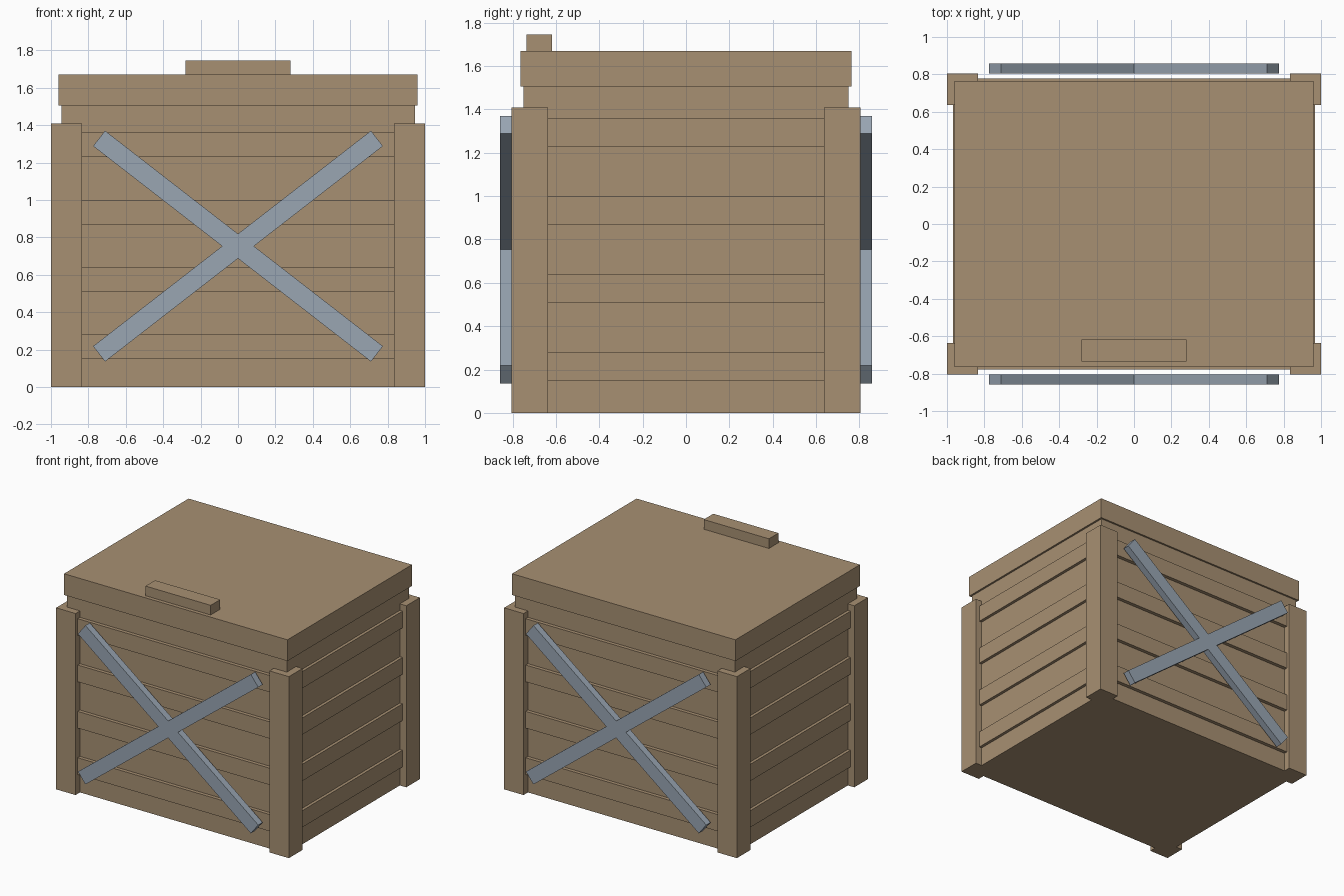
import bpy
import math

if "Cube" in bpy.data.objects:
    bpy.data.objects.remove(bpy.data.objects["Cube"], do_unlink=True)


def make_material(name, rgb):
    mat = bpy.data.materials.new(name)
    mat.use_nodes = True
    colour = (*rgb, 1.0)
    mat.diffuse_color = colour
    mat.node_tree.nodes["Principled BSDF"].inputs["Base Color"].default_value = colour
    return mat


wood = make_material("tan wood", (0.39, 0.28, 0.17))
steel = make_material("blue grey steel", (0.32, 0.38, 0.45))


def box(name, low, high, mat, tilt=0.0):
    """Box between two corners, optionally tilted about the y axis."""
    bpy.ops.mesh.primitive_cube_add(
        size=1,
        location=[(a + b) / 2 for a, b in zip(low, high)],
        rotation=(0, tilt, 0))
    obj = bpy.context.object
    obj.name = name
    obj.scale = [b - a for a, b in zip(low, high)]
    bpy.ops.object.transform_apply(location=False, rotation=False, scale=True)
    obj.data.materials.append(mat)
    return obj


# Main box, lid and handle
BODY_X, BODY_Y = 0.945, 0.75
box("crate_body", (-BODY_X, -BODY_Y, 0), (BODY_X, BODY_Y, 1.505), wood)
box("lid", (-0.96, -0.764, 1.505), (0.96, 0.764, 1.67), wood)
box("lid_handle", (-0.28, -0.735, 1.67), (0.28, -0.618, 1.745), wood)

# Corner posts
POST_X, POST_Y, POST_W = 1.0, 0.804, 0.167
for sx, side in ((-1, "right"), (1, "left")):
    for sy, end in ((-1, "front"), (1, "back")):
        xs = sorted((sx * POST_X, sx * (POST_X - POST_W)))
        ys = sorted((sy * POST_Y, sy * (POST_Y - POST_W)))
        box(f"{end}_{side}_post", (xs[0], ys[0], 0), (xs[1], ys[1], 1.41), wood)

# Raised slats on all four walls, ending inside the posts
SLAT_X, SLAT_Y, SLAT_H = 0.968, 0.778, 0.13
for i in range(4):
    z = 0.15 + 0.36 * i
    for s, side, end in ((-1, "right", "front"), (1, "left", "back")):
        ys = sorted((s * (BODY_Y - 0.01), s * SLAT_Y))
        box(f"{end}_slat_{i + 1}", (-0.85, ys[0], z), (0.85, ys[1], z + SLAT_H), wood)
        xs = sorted((s * (BODY_X - 0.01), s * SLAT_X))
        box(f"{side}_slat_{i + 1}", (xs[0], -0.66, z), (xs[1], 0.66, z + SLAT_H), wood)

# Crossed metal braces on the front and back
HALF_LENGTH, HALF_WIDTH, MID_Z = 0.94, 0.052, 0.753
for s, end in ((-1, "front"), (1, "back")):
    ys = sorted((s * POST_Y, s * 0.858))
    for t, label in ((-1, "rising"), (1, "falling")):
        box(f"{end}_{label}_brace",
            (-HALF_LENGTH, ys[0], MID_Z - HALF_WIDTH),
            (HALF_LENGTH, ys[1], MID_Z + HALF_WIDTH),
            steel, tilt=t * math.radians(37.8))
